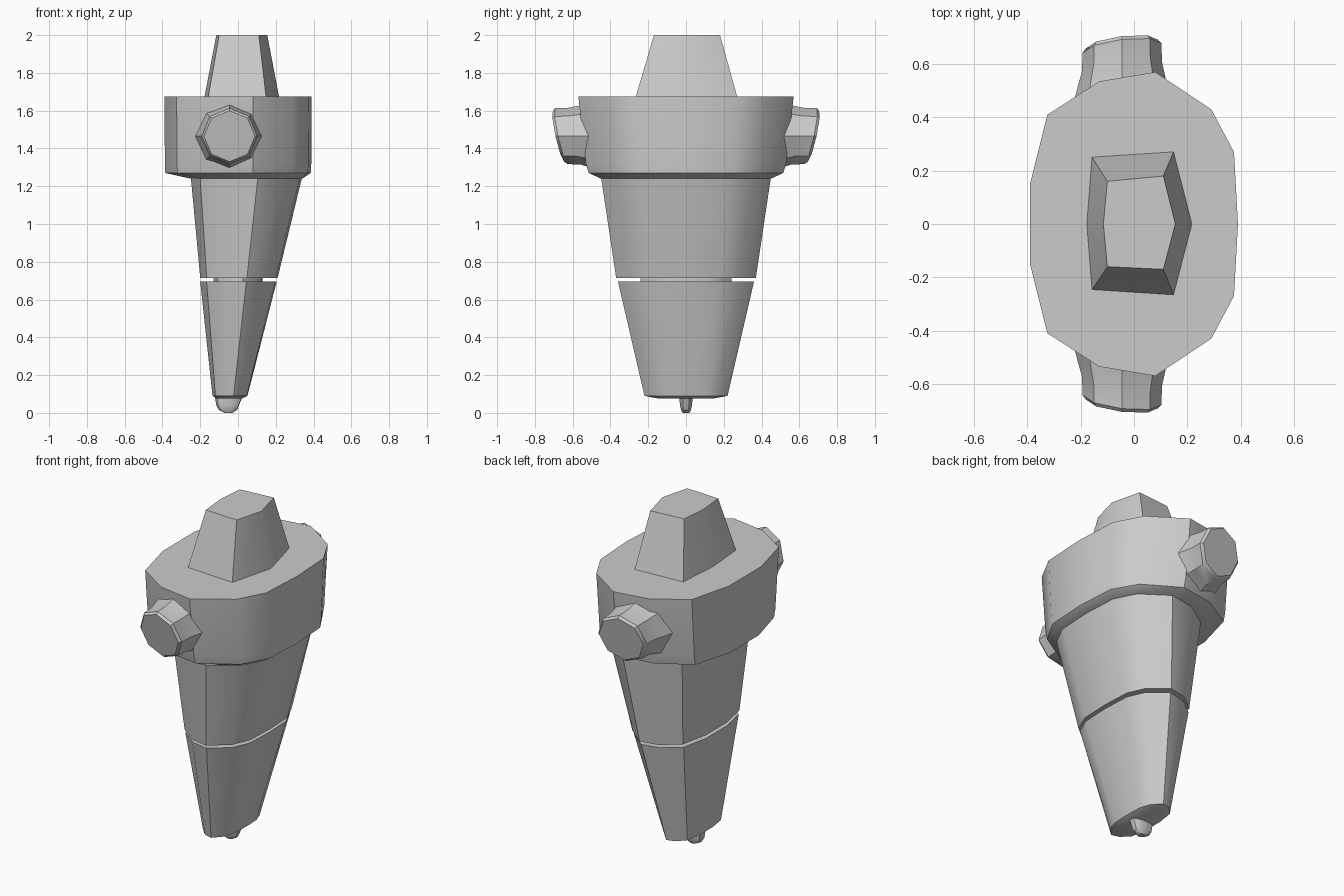
import bpy, bmesh
from math import radians, sin, cos, pi

if "Cube" in bpy.data.objects:
    bpy.data.objects.remove(bpy.data.objects["Cube"])

# Half outline (y >= 0) of the faceted oval shared by all body sections
HALF = [(0.39, 0), (0.375, 0.27), (0.29, 0.43), (0.08, 0.57),
        (-0.13, 0.535), (-0.325, 0.41), (-0.39, 0.15)]
OVAL = HALF + [(x, -y) for x, y in reversed(HALF[1:])]


def ring(z, x0, x1, half_y):
    """Oval outline fitted to an x range and a half depth at height z."""
    mid, half = (x0 + x1) / 2, (x1 - x0) / 2
    return [(mid + x / 0.39 * half, y / 0.57 * half_y, z) for x, y in OVAL]


def loft(name, rings, angle=35):
    """Skin a stack of equal-length rings and cap both ends."""
    bm = bmesh.new()
    rows = [[bm.verts.new(p) for p in r] for r in rings]
    n = len(rows[0])
    for a, b in zip(rows, rows[1:]):
        for i in range(n):
            j = (i + 1) % n
            bm.faces.new((a[i], a[j], b[j], b[i]))
    bm.faces.new(rows[0])
    bm.faces.new(rows[-1])
    bmesh.ops.recalc_face_normals(bm, faces=bm.faces)
    mesh = bpy.data.meshes.new(name)
    bm.to_mesh(mesh)
    bm.free()
    ob = bpy.data.objects.new(name, mesh)
    bpy.context.collection.objects.link(ob)
    bpy.ops.object.select_all(action='DESELECT')
    ob.select_set(True)
    bpy.context.view_layer.objects.active = ob
    bpy.ops.object.shade_smooth_by_angle(angle=radians(angle))
    return ob


# Wide collar with a chamfered underside
loft("collar", [ring(1.24, -0.25, 0.34, 0.45), ring(1.27, -0.385, 0.385, 0.515),
                ring(1.32, -0.387, 0.388, 0.53), ring(1.675, -0.39, 0.39, 0.57)])

# Tapered middle and lower body with a recessed neck between them
loft("middle_body", [ring(0.715, -0.20, 0.21, 0.37), ring(1.25, -0.25, 0.34, 0.45)])
loft("neck", [ring(0.67, -0.13, 0.13, 0.24), ring(0.73, -0.13, 0.13, 0.24)])
loft("lower_body", [ring(0.075, -0.11, 0.02, 0.14), ring(0.09, -0.135, 0.05, 0.22),
                    ring(0.695, -0.20, 0.205, 0.36)])

# Small blade tip at the bottom
loft("tip", [ring(0.0, -0.07, -0.03, 0.018), ring(0.015, -0.10, -0.005, 0.026),
             ring(0.04, -0.115, 0.005, 0.032), ring(0.10, -0.125, 0.03, 0.036)])

# Six-sided tapered plug on top
base = [(0.22, 0), (0.15, 0.275), (-0.16, 0.255), (-0.18, 0), (-0.16, -0.25), (0.15, -0.27)]
top = [(0.155, 0), (0.11, 0.18), (-0.10, 0.16), (-0.115, 0), (-0.10, -0.16), (0.11, -0.17)]
loft("top_plug", [[(x, y, 1.66) for x, y in base], [(x, y, 2.0) for x, y in top]])


# Pair of eight-sided side pegs with tilted outer faces, flared at the root
def peg_ring(side, y, radius, tilt):
    pts = []
    for i in range(8):
        dx, dz = radius * cos(i * pi / 4), radius * sin(i * pi / 4)
        depth = y + tilt * (0.22 * dz + 0.12 * dx)
        pts.append((-0.045 + dx, side * depth, 1.465 + dz))
    return pts


for side, label in ((-1, "front"), (1, "back")):
    loft(label + "_peg", [peg_ring(side, 0.42, 0.19, 0), peg_ring(side, 0.53, 0.165, 0.5),
                          peg_ring(side, 0.59, 0.15, 1), peg_ring(side, 0.66, 0.148, 1),
                          peg_ring(side, 0.675, 0.135, 1)])
